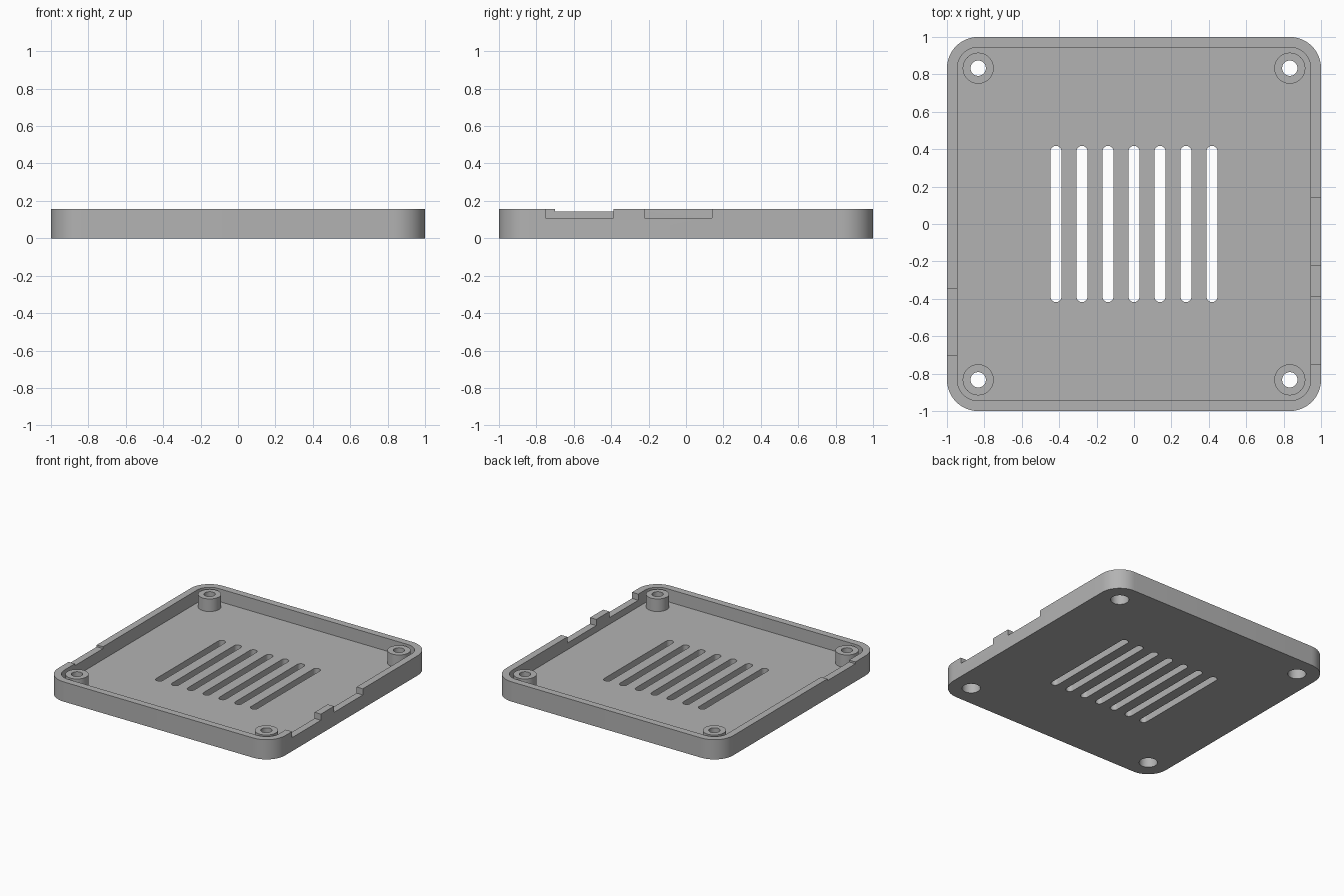
import bpy, bmesh, math

cube = bpy.data.objects.get("Cube")
if cube:
    bpy.data.objects.remove(cube, do_unlink=True)

HEIGHT, FLOOR, WALL = 0.157, 0.055, 0.055
CORNER, POST = 0.167, 0.833

grey = bpy.data.materials.new("matte_grey")
grey.use_nodes = True
grey.diffuse_color = (0.45, 0.45, 0.45, 1)
grey.node_tree.nodes["Principled BSDF"].inputs["Base Color"].default_value = (0.45, 0.45, 0.45, 1)


def rounded_outline(hx, hy, radius, steps=12):
    """Counter-clockwise rectangle outline with rounded corners."""
    points = []
    for i, (sx, sy) in enumerate([(1, 1), (-1, 1), (-1, -1), (1, -1)]):
        for k in range(steps + 1):
            a = math.pi / 2 * (i + k / steps)
            points.append((sx * (hx - radius) + radius * math.cos(a),
                           sy * (hy - radius) + radius * math.sin(a)))
    return points


def prism(name, outline, z0, z1, at=(0, 0)):
    bm = bmesh.new()
    face = bm.faces.new([bm.verts.new((x + at[0], y + at[1], z0)) for x, y in outline])
    top = bmesh.ops.extrude_face_region(bm, geom=[face])["geom"]
    for v in top:
        if isinstance(v, bmesh.types.BMVert):
            v.co.z = z1
    bmesh.ops.remove_doubles(bm, verts=bm.verts[:], dist=1e-5)
    bmesh.ops.recalc_face_normals(bm, faces=bm.faces[:])
    mesh = bpy.data.meshes.new(name)
    bm.to_mesh(mesh)
    bm.free()
    mesh.materials.append(grey)
    obj = bpy.data.objects.new(name, mesh)
    bpy.context.collection.objects.link(obj)
    return obj


def box(name, x0, x1, y0, y1, z0, z1):
    return prism(name, [(x0, y0), (x1, y0), (x1, y1), (x0, y1)], z0, z1)


def disc(radius, n=48):
    return [(radius * math.cos(math.tau * i / n), radius * math.sin(math.tau * i / n))
            for i in range(n)]


def combine(target, tool, operation):
    """Apply a boolean and remove the tool."""
    mod = target.modifiers.new(operation, "BOOLEAN")
    mod.operation, mod.solver, mod.object = operation, "EXACT", tool
    bpy.context.view_layer.objects.active = target
    bpy.ops.object.modifier_apply(modifier=mod.name)
    bpy.data.objects.remove(tool, do_unlink=True)


# Tray shell with a hollow inside
tray = prism("case_tray", rounded_outline(1, 1, CORNER), 0, HEIGHT)
inner = 1 - WALL
combine(tray, prism("hollow", rounded_outline(inner, inner, CORNER - WALL), FLOOR, 1), "DIFFERENCE")

# Port notches in the side walls
combine(tray, box("notch", 0.93, 1.1, -0.75, -0.387, 0.108, 1), "DIFFERENCE")
combine(tray, box("notch", 0.93, 1.1, -0.222, 0.14, 0.108, 1), "DIFFERENCE")
combine(tray, box("notch", -1.1, -0.93, -0.70, -0.347, 0.142, 1), "DIFFERENCE")

# Screw posts with through holes and screw-head recesses underneath
for sx in (-1, 1):
    for sy in (-1, 1):
        at = (sx * POST, sy * POST)
        combine(tray, prism("post", disc(0.083), FLOOR / 2, HEIGHT - 0.002, at), "UNION")
        combine(tray, prism("hole", disc(0.041), -1, 1, at), "DIFFERENCE")
        combine(tray, prism("recess", disc(0.066), -1, 0.083, at), "DIFFERENCE")

# Row of ventilation slots
for i in range(-3, 4):
    slot = prism("slot", rounded_outline(0.029, 0.418, 0.0289), -1, 1, (i * 0.139, 0))
    combine(tray, slot, "DIFFERENCE")

# Smooth the curved walls, keep the edges crisp
bpy.ops.object.select_all(action="DESELECT")
tray.select_set(True)
bpy.context.view_layer.objects.active = tray
bpy.ops.object.shade_smooth_by_angle(angle=math.radians(30))
